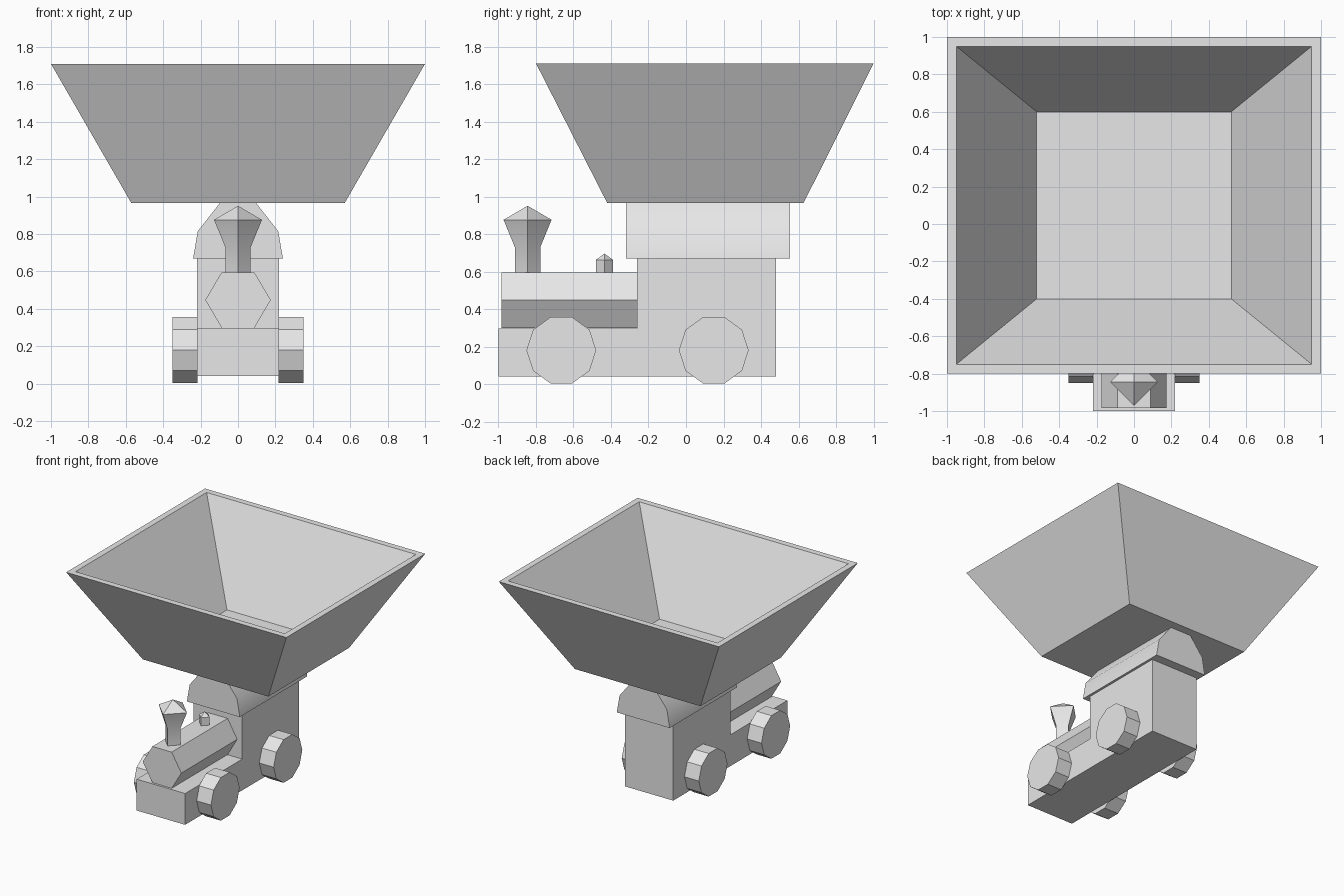
import bpy, bmesh, math
from mathutils import Vector

cube = bpy.data.objects.get("Cube")
if cube:
    bpy.data.objects.remove(cube, do_unlink=True)

grey = bpy.data.materials.new("light grey")
grey.use_nodes = True
grey.diffuse_color = (0.8, 0.8, 0.8, 1)
grey.node_tree.nodes["Principled BSDF"].inputs["Base Color"].default_value = (0.8, 0.8, 0.8, 1)


def loft(name, rings):
    """Bridge equal-sized rings of points and cap both ends."""
    bm = bmesh.new()
    loops = [[bm.verts.new(p) for p in ring] for ring in rings]
    n = len(loops[0])
    for a, b in zip(loops, loops[1:]):
        for i in range(n):
            j = (i + 1) % n
            bm.faces.new((a[i], a[j], b[j], b[i]))
    bm.faces.new(loops[0][::-1])
    bm.faces.new(loops[-1])
    bmesh.ops.remove_doubles(bm, verts=bm.verts, dist=1e-5)
    bmesh.ops.recalc_face_normals(bm, faces=bm.faces)
    mesh = bpy.data.meshes.new(name)
    bm.to_mesh(mesh)
    bm.free()
    mesh.materials.append(grey)
    obj = bpy.data.objects.new(name, mesh)
    bpy.context.collection.objects.link(obj)
    return obj


def smooth(obj):
    bpy.ops.object.select_all(action="DESELECT")
    obj.select_set(True)
    bpy.context.view_layer.objects.active = obj
    bpy.ops.object.shade_smooth_by_angle(angle=math.radians(32))


def along_x(name, profile, x0, x1):
    return loft(name, [[(x, y, z) for y, z in profile] for x in (x0, x1)])


def along_y(name, profile, y0, y1):
    return loft(name, [[(x, y, z) for x, z in profile] for y in (y0, y1)])


def polygon(sides, radius, u=0, v=0):
    return [(u + radius * math.cos(math.tau * i / sides),
             v + radius * math.sin(math.tau * i / sides)) for i in range(sides)]


def rect(x, y0, y1, z):
    return [(-x, y0, z), (x, y0, z), (x, y1, z), (-x, y1, z)]


def spire(name, y, steps):
    """Four-sided post with its corners on the axes."""
    return loft(name, [[(px, py, z) for px, py in polygon(4, r, 0, y)] for r, z in steps])


# Chassis and cab share one side profile
along_x("chassis_and_cab", [(-1, 0.04), (0.48, 0.04), (0.48, 0.67), (-0.26, 0.67),
                            (-0.26, 0.297), (-1, 0.297)], -0.22, 0.22)

# Six-sided boiler
boiler = [(x, 0.447 + (z - 0.447) * 0.98) for x, z in polygon(6, 0.175, 0, 0.447)]
along_y("boiler", boiler, -0.985, -0.26)

# Cab roof
half = [(0.24, 0.67), (0.215, 0.815), (0.095, 0.968)]
smooth(along_y("cab_roof", half + [(-x, z) for x, z in reversed(half)], -0.32, 0.555))

# Chimney and steam dome
smooth(spire("chimney", -0.845, [(0.068, 0.59), (0.068, 0.73), (0.128, 0.876), (0.001, 0.95)]))
spire("steam_dome", -0.435, [(0.046, 0.59), (0.046, 0.662), (0.001, 0.695)])

# Wheels
for end, y in (("front", -0.665), ("back", 0.148)):
    for side, s in (("left", 1), ("right", -1)):
        along_x(f"{end}_{side}_wheel", polygon(10, 0.186, y, 0.18), s * 0.217, s * 0.35)

# Open hopper: outer walls, rim, inner walls, floor
loft("hopper", [rect(0.57, -0.42, 0.627, 0.965), rect(1, -0.8, 1, 1.71),
                rect(0.95, -0.75, 0.95, 1.71), rect(0.52, -0.4, 0.6, 0.995)])
